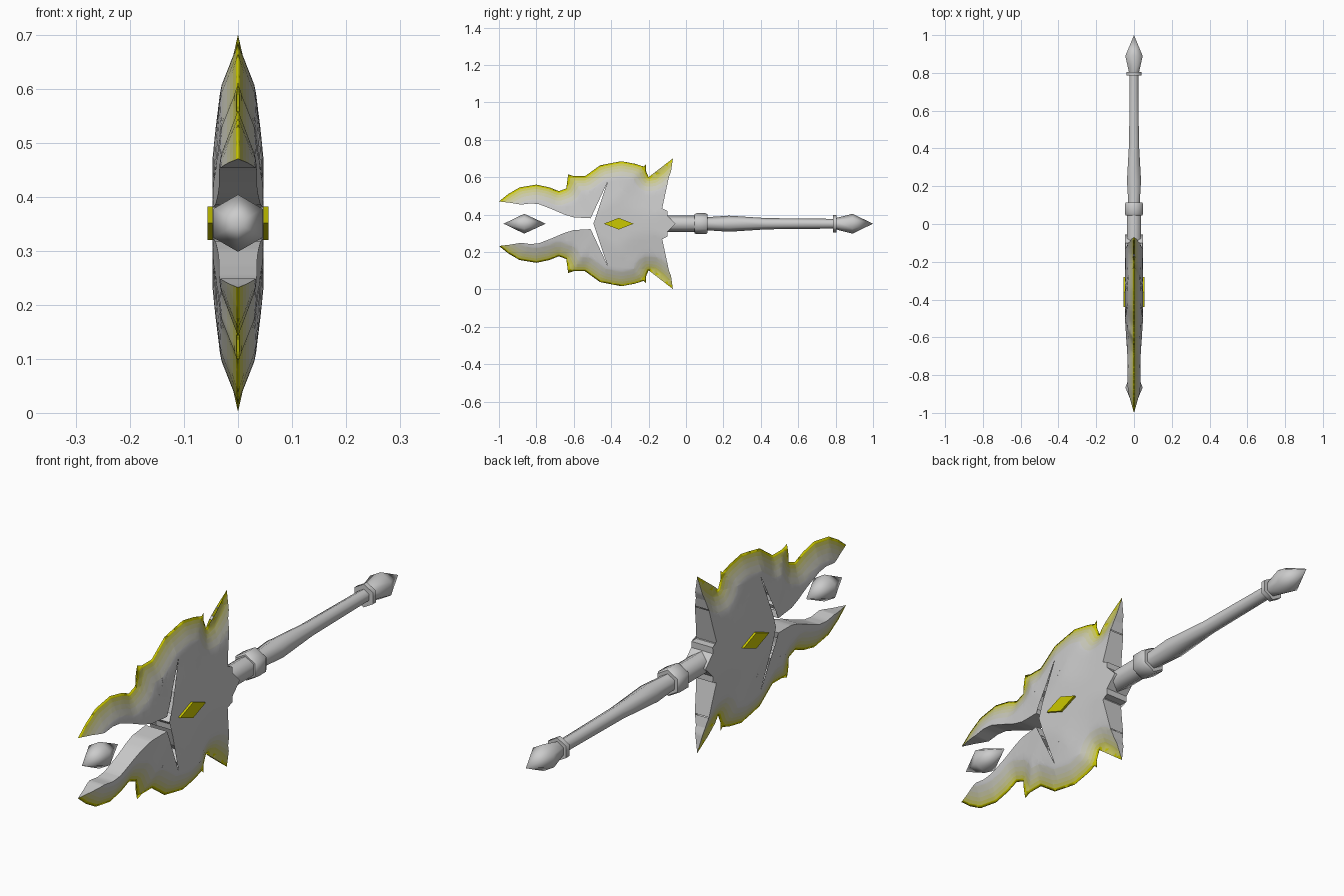
import bpy, bmesh, math
from mathutils import Vector
from mathutils.geometry import intersect_point_line

MID = 0.351  # height of the long axis

cube = bpy.data.objects.get("Cube")
if cube:
    bpy.data.objects.remove(cube, do_unlink=True)


def make_material(name, colour):
    mat = bpy.data.materials.new(name)
    mat.use_nodes = True
    rgba = (*colour, 1.0)
    mat.diffuse_color = rgba
    mat.node_tree.nodes["Principled BSDF"].inputs["Base Color"].default_value = rgba
    return mat


STEEL = Vector((0.6, 0.6, 0.6))
GOLD = Vector((0.6, 0.58, 0.0))
steel = make_material("steel", STEEL)
gold = make_material("gold", GOLD)
tints = [make_material(name, GOLD.lerp(STEEL, mix)) for name, mix in (
    ("strong gold tint", 0.2), ("medium gold tint", 0.45),
    ("soft gold tint", 0.65), ("faint gold tint", 0.85))]


def add_object(name, bm, materials):
    mesh = bpy.data.meshes.new(name)
    bm.to_mesh(mesh)
    bm.free()
    obj = bpy.data.objects.new(name, mesh)
    obj.location.z = MID
    for mat in materials:
        mesh.materials.append(mat)
    bpy.context.collection.objects.link(obj)
    return obj


def smooth(obj, degrees):
    bpy.ops.object.select_all(action='DESELECT')
    obj.select_set(True)
    bpy.context.view_layer.objects.active = obj
    bpy.ops.object.shade_smooth_by_angle(angle=math.radians(degrees))


def turned_part(name, profile, sides=6):
    """Six-sided lathe form along y from (y, radius) pairs."""
    bm = bmesh.new()
    rings = []
    for y, radius in profile:
        ring = []
        for k in range(sides):
            a = math.tau * k / sides
            ring.append(bm.verts.new((radius * math.sin(a), y, radius * math.cos(a))))
        rings.append(ring)
    for a, b in zip(rings, rings[1:]):
        for k in range(sides):
            n = (k + 1) % sides
            bm.faces.new((a[k], a[n], b[n], b[k]))
    bm.faces.new(rings[0])
    bm.faces.new(rings[-1])
    bmesh.ops.remove_doubles(bm, verts=bm.verts, dist=1e-5)
    bmesh.ops.dissolve_degenerate(bm, edges=bm.edges, dist=1e-5)
    bmesh.ops.recalc_face_normals(bm, faces=bm.faces)
    smooth(add_object(name, bm, [steel]), 62)


# Shaft, fittings and floating crystal
turned_part("handle", [(-.1, .043), (.05, .043), (.11, .035), (.23, .043),
                       (.43, .03), (.8, .026)])
turned_part("collar", [(.045, .05), (.055, .056), (.105, .056), (.115, .05)])
turned_part("pommel_ring", [(.785, .046), (.805, .046)])
turned_part("pommel", [(.8, .03), (.89, .053), (1, 0)])
turned_part("front_crystal", [(-.975, 0), (-.865, .053), (-.75, 0)])

# Cutting edge of the upper half, front prong tip to rear horn tip (y, z)
edge_line = [
    (-1, .47), (-.95, .51), (-.89, .545), (-.8, .56), (-.73, .545), (-.68, .525),
    (-.64, .54), (-.625, .57), (-.63, .615), (-.6, .605), (-.54, .605), (-.505, .63),
    (-.46, .663), (-.4, .675), (-.345, .685), (-.275, .672), (-.227, .657),
    (-.215, .668), (-.215, .635), (-.2, .6), (-.17, .605), (-.125, .64), (-.07, .7)]
# Thick rim: horn back, stepped root, centre spike, round cutouts, prong inside
rim_line = [
    (-.08, .63), (-.1, .58), (-.14, .535), (-.17, .505), (-.185, .475), (-.205, .45),
    (-.185, .458), (-.165, .44), (-.14, .443), (-.13, .42), (-.1, .42), (-.1, .396),
    (-.055, MID), (-.495, MID), (-.445, .385), (-.44, .44), (-.415, .48),
    (-.39, .49), (-.37, .52), (-.39, .55), (-.42, .573), (-.46, .573), (-.505, .555),
    (-.52, .525), (-.51, .49), (-.54, .485), (-.553, .455), (-.55, .417),
    (-.515, .405), (-.51, .38), (-.6, .385), (-.65, .4), (-.72, .43),
    (-.785, .455), (-.83, .46), (-.88, .453), (-.94, .463)]


def to_plane(point):
    return Vector((0, point[0], point[1] - MID))


cutting = [to_plane(p) for p in edge_line]


def edge_distance(co):
    best = 9.0
    for a, b in zip(cutting, cutting[1:]):
        t = intersect_point_line(co, a, b)[1]
        best = min(best, (co - a.lerp(b, min(max(t, 0), 1))).length)
    return best


def half_thickness(d):
    if d < .08:
        return d * .4
    return min(.032 + (d - .08) * .125, .047)


# Blade: one quarter, divided by a grid and by bands parallel to the edge
bm = bmesh.new()
bm.faces.new([bm.verts.new(to_plane(p)) for p in edge_line + rim_line])
bmesh.ops.triangulate(bm, faces=bm.faces)
step = .03
for axis, start, count in ((Vector((0, 1, 0)), -1, 32), (Vector((0, 0, 1)), 0, 12)):
    for i in range(1, count):
        bmesh.ops.bisect_plane(bm, geom=bm.verts[:] + bm.edges[:] + bm.faces[:],
                               plane_co=axis * (start + i * step + .001), plane_no=axis)
bmesh.ops.remove_doubles(bm, verts=bm.verts, dist=1e-4)
depth = {v: edge_distance(v.co) for v in bm.verts}
bands = [.01, .022, .036, .052, .075]
for level in bands:
    bmesh.ops.triangulate(bm, faces=bm.faces)
    fresh = []
    for e in bm.edges[:]:
        a, b = e.verts
        da, db = depth[a] - level, depth[b] - level
        if da * db < 0 and min(abs(da), abs(db)) > 1e-5:
            vert = bmesh.utils.edge_split(e, a, da / (da - db))[1]
            depth[vert] = level
            fresh.append(vert)
    bmesh.ops.connect_verts(bm, verts=fresh)

# Colour bands fade from the cutting edge into plain steel
for f in bm.faces:
    mean = sum(depth[v] for v in f.verts) / len(f.verts)
    f.material_index = sum(mean > level for level in bands)
for v in bm.verts:
    v.co.x = half_thickness(depth[v])
sides = bm.faces[:]
rim = [e for e in bm.edges if e.is_boundary
       and not all(depth[v] < 1e-4 for v in e.verts)
       and not all(abs(v.co.z) < 1e-4 for v in e.verts)]
wall = bmesh.ops.extrude_edge_only(bm, edges=rim)["geom"]
for item in wall:
    if isinstance(item, bmesh.types.BMVert):
        item.co.x = 0
    elif isinstance(item, bmesh.types.BMFace):
        item.material_index = len(bands)
bmesh.ops.recalc_face_normals(bm, faces=bm.faces)
if sum(f.normal.x * f.calc_area() for f in sides) < 0:
    bmesh.ops.reverse_faces(bm, faces=bm.faces)
bmesh.ops.remove_doubles(bm, verts=bm.verts, dist=1e-5)
blade = add_object("blade", bm, [gold] + tints + [steel])
mirror = blade.modifiers.new("both_sides", 'MIRROR')
mirror.use_axis = (True, False, True)
mirror.merge_threshold = 1e-4
smooth(blade, 30)

# Diamond inlay showing on both faces
bm = bmesh.new()
diamond = [(-.44, 0), (-.36, -.031), (-.28, 0), (-.36, .031)]
base = bm.faces.new([bm.verts.new((-.056, y, z)) for y, z in diamond])
top = bmesh.ops.extrude_face_region(bm, geom=[base])["geom"]
bmesh.ops.translate(bm, vec=(.112, 0, 0),
                    verts=[g for g in top if isinstance(g, bmesh.types.BMVert)])
bmesh.ops.recalc_face_normals(bm, faces=bm.faces)
add_object("diamond_inlay", bm, [gold])
